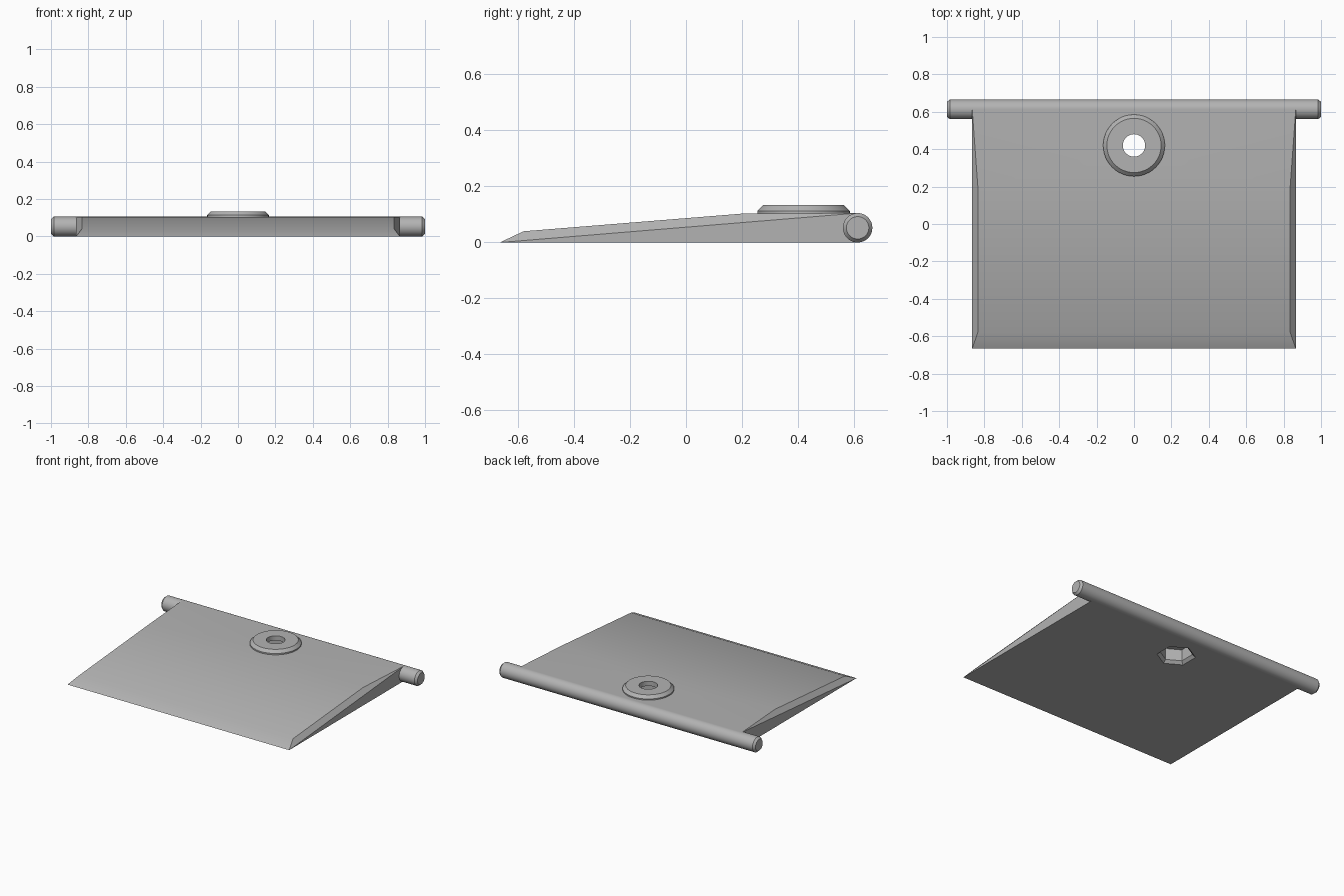
import bpy, bmesh, math
from mathutils import Matrix, Vector

cube = bpy.data.objects.get("Cube")
if cube:
    bpy.data.objects.remove(cube, do_unlink=True)

# One grey for everything
GREY = (0.45, 0.45, 0.45, 1)
grey = bpy.data.materials.new("plain grey")
grey.use_nodes = True
grey.diffuse_color = GREY
grey.node_tree.nodes["Principled BSDF"].inputs["Base Color"].default_value = GREY


def finish(name, bm):
    """Turn a bmesh into a named grey object."""
    bmesh.ops.recalc_face_normals(bm, faces=bm.faces)
    mesh = bpy.data.meshes.new(name)
    bm.to_mesh(mesh)
    bm.free()
    mesh.materials.append(grey)
    obj = bpy.data.objects.new(name, mesh)
    bpy.context.collection.objects.link(obj)
    return obj


def lathe(name, profile, matrix, steps=48, closed=False):
    """Revolve (radius, height) points about z; an open profile is capped."""
    bm = bmesh.new()
    rings = []
    for r, z in profile:
        angles = [math.tau * i / steps + math.pi / 2 for i in range(steps)]
        rings.append([bm.verts.new((r * math.cos(a), r * math.sin(a), z)) for a in angles])
    pairs = list(zip(rings, rings[1:]))
    if closed:
        pairs.append((rings[-1], rings[0]))
    else:
        bm.faces.new(rings[0])
        bm.faces.new(rings[-1])
    for a, b in pairs:
        for i in range(steps):
            j = (i + 1) % steps
            bm.faces.new((a[i], a[j], b[j], b[i]))
    bm.transform(matrix)
    return finish(name, bm)


def select_only(obj):
    bpy.ops.object.select_all(action='DESELECT')
    obj.select_set(True)
    bpy.context.view_layer.objects.active = obj


# Wedge plate: toe, two crests and heel on each side, with chamfered flanks
SIDE, CREST = 0.865, 0.835
TOE, HEEL = -0.665, 0.613
bm = bmesh.new()
sides = []
for s in (-1, 1):
    points = [(SIDE, TOE, 0), (CREST, -0.58, 0.04), (CREST, 0.2, 0.103),
              (SIDE, HEEL, 0.105), (SIDE, HEEL, 0)]
    v = [bm.verts.new((s * x, y, z)) for x, y, z in points]
    bm.faces.new(v[:4])
    bm.faces.new((v[0], v[3], v[4]))
    sides.append(v)
left, right = sides
for i in range(5):
    j = (i + 1) % 5
    bm.faces.new((left[i], left[j], right[j], right[i]))
plate = finish("wedge_plate", bm)

# Hexagonal nut pocket with a chamfered mouth, and the bolt hole
hole_at = Matrix.Translation(Vector((0, 0.42, 0)))
cutters = [
    lathe("nut_pocket_cutter", [(0.145, -0.02), (0.105, 0.02), (0.105, 0.1)], hole_at, steps=6),
    lathe("bolt_hole_cutter", [(0.06, 0.05), (0.06, 0.2)], hole_at),
]
for cutter in cutters:
    cutter.hide_render = True
    mod = plate.modifiers.new("cut", 'BOOLEAN')
    mod.operation = 'DIFFERENCE'
    mod.solver = 'EXACT'
    mod.object = cutter
    select_only(plate)
    bpy.ops.object.modifier_apply(modifier=mod.name)
    bpy.data.objects.remove(cutter, do_unlink=True)

# Raised bolt collar
collar = lathe("bolt_collar",
               [(0.06, 0.102), (0.165, 0.102), (0.165, 0.113), (0.145, 0.133), (0.06, 0.133)],
               hole_at, closed=True)

# Hinge rod along the back edge, chamfered at both ends
rod_at = Matrix.Translation(Vector((0, HEEL, 0.0525))) @ Matrix.Rotation(math.pi / 2, 4, 'Y')
rod = lathe("hinge_rod", [(0.04, -1), (0.0525, -0.985), (0.0525, 0.985), (0.04, 1)], rod_at)

for obj in (plate, collar, rod):
    select_only(obj)
    bpy.ops.object.shade_smooth_by_angle(angle=math.radians(30))
